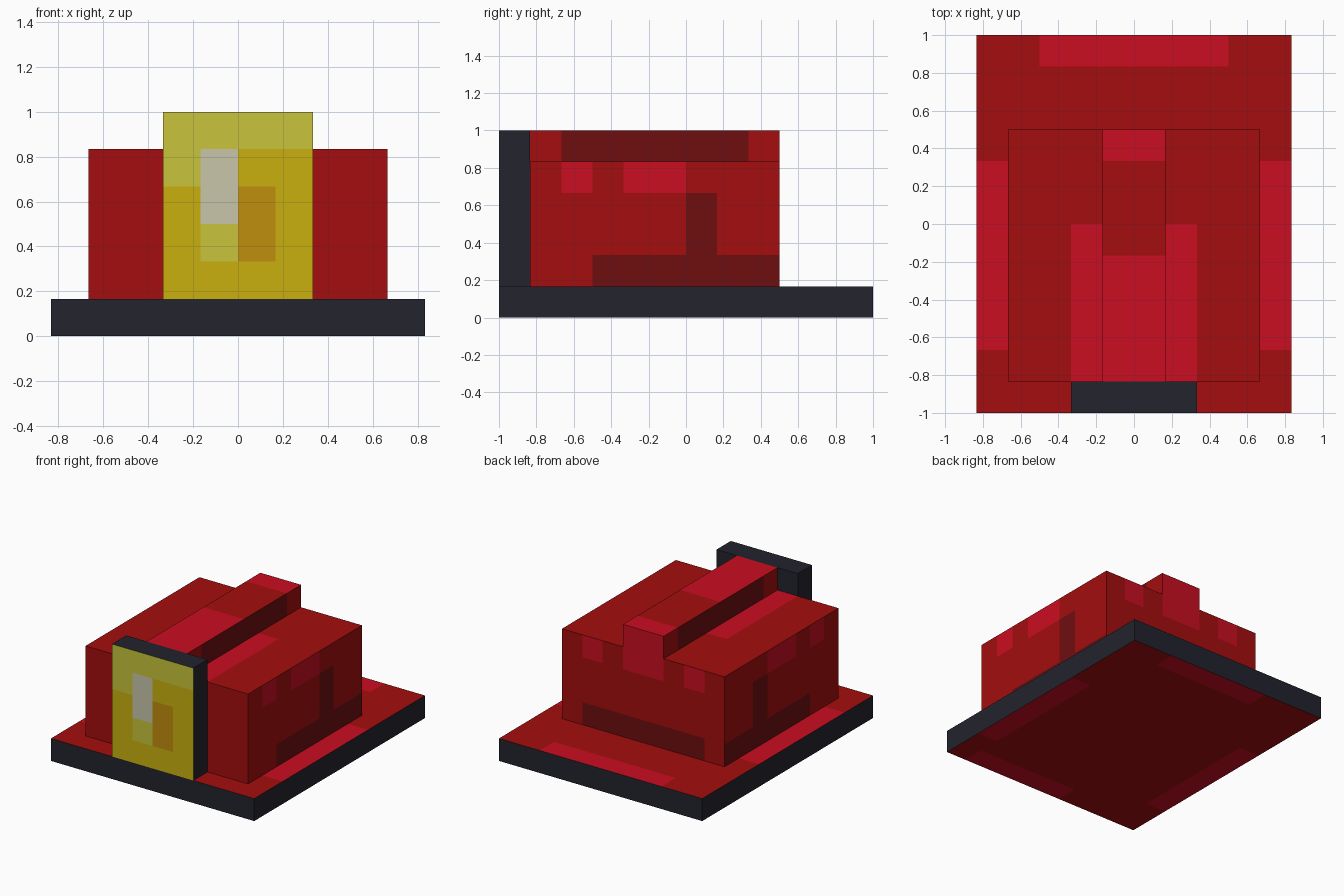
import bpy, bmesh
from mathutils import Vector

if "Cube" in bpy.data.objects:
    bpy.data.objects.remove(bpy.data.objects["Cube"])

U = 1 / 6  # every part sits on a grid of sixths


def linear(c):
    c /= 255
    return c / 12.92 if c <= 0.04045 else ((c + 0.055) / 1.055) ** 2.4


def material(name, r, g, b):
    m = bpy.data.materials.new(name)
    m.diffuse_color = (linear(r), linear(g), linear(b), 1)
    m.use_nodes = True
    m.node_tree.nodes["Principled BSDF"].inputs["Base Color"].default_value = m.diffuse_color
    return m


PALETTE = [
    material("red", 163, 13, 14), material("bright red", 202, 14, 34),
    material("dark red", 110, 14, 16), material("navy", 34, 35, 45),
    material("yellow", 200, 176, 14), material("pale yellow", 200, 195, 60),
    material("ivory", 200, 198, 170), material("orange", 192, 142, 14),
]
RED, BRIGHT, DARK, NAVY, YELLOW, PALE, IVORY, ORANGE = range(8)


def painted_box(name, lo, hi, color, patches):
    """Box in grid units; a patch is (side, min a, max a, min b, max b, colour),
    where a and b are the two axes lying in that side, in xyz order."""
    bm = bmesh.new()
    bmesh.ops.create_cube(bm, size=1)
    for v in bm.verts:
        v.co = Vector([hi[i] if v.co[i] > 0 else lo[i] for i in range(3)])
    bm.normal_update()
    # cut the sides along the patch edges
    cuts = set()
    for side, a0, a1, b0, b1, _ in patches:
        a, b = [i for i in range(3) if i != "xyz".index(side[1])]
        cuts |= {(a, a0), (a, a1), (b, b0), (b, b1)}
    for axis, t in sorted(cuts):
        if lo[axis] < t < hi[axis]:
            n = Vector([float(i == axis) for i in range(3)])
            bmesh.ops.bisect_plane(bm, geom=bm.verts[:] + bm.edges[:] + bm.faces[:],
                                   plane_co=n * t, plane_no=n)
    bm.normal_update()
    # colour each cell by the last patch that covers its centre
    for f in bm.faces:
        f.material_index = color
        c = f.calc_center_median()
        for side, a0, a1, b0, b1, col in patches:
            k = "xyz".index(side[1])
            a, b = [i for i in range(3) if i != k]
            facing = f.normal[k] * (1 if side[0] == "+" else -1) > 0.5
            if facing and a0 < c[a] < a1 and b0 < c[b] < b1:
                f.material_index = col
    bmesh.ops.scale(bm, vec=(U, U, U), verts=bm.verts)
    me = bpy.data.meshes.new(name)
    bm.to_mesh(me)
    bm.free()
    for m in PALETTE:
        me.materials.append(m)
    ob = bpy.data.objects.new(name, me)
    bpy.context.collection.objects.link(ob)


def both(*patch):
    """The same patch on the left and right sides."""
    return [("-x",) + patch, ("+x",) + patch]


# base slab: dark rim, red above and below with worn edges
painted_box("base", (-5, -6, 0), (5, 6, 1), NAVY, [
    ("+z", -5, 5, -6, 6, RED), ("-z", -5, 5, -6, 6, RED),
    ("+z", -3, 3, 5, 6, BRIGHT),
    ("+z", -5, -4, -4, 2, BRIGHT), ("+z", 4, 5, -4, 2, BRIGHT),
    ("-z", -2, 3, 5, 6, BRIGHT), ("-z", -1, 4, -6, -5, BRIGHT),
    ("-z", -5, -4, -4, 2, BRIGHT), ("-z", 4, 5, -4, 2, BRIGHT),
])

# main body
painted_box("body", (-4, -5, 1), (4, 3, 5), RED, [
    ("+z", -2, 2, -5, 0, BRIGHT),
    *both(-4, -3, 4, 5, BRIGHT), *both(-2, 0, 4, 5, BRIGHT),
    *both(-3, 3, 1, 2, DARK), *both(0, 1, 2, 4, DARK),
    ("+y", -3, 3, 1, 2, DARK), ("+y", -3, -2, 4, 5, BRIGHT),
    ("+y", -1, 1, 4, 5, BRIGHT), ("+y", 2, 3, 4, 5, BRIGHT),
])

# raised ridge along the top
painted_box("ridge", (-1, -5, 5), (1, 3, 6), RED, [
    ("+z", -1, 1, -5, -1, BRIGHT), ("+z", -1, 1, 2, 3, BRIGHT),
    ("+y", -1, 1, 5, 6, BRIGHT), *both(-4, 2, 5, 6, DARK),
])

# front panel with a painted face
painted_box("front_panel", (-2, -6, 1), (2, -5, 6), NAVY, [
    ("-y", -2, 2, 1, 6, YELLOW), ("-y", -2, 2, 5, 6, PALE),
    ("-y", -2, -1, 4, 5, PALE), ("-y", -1, 0, 2, 3, PALE),
    ("-y", -1, 0, 3, 5, IVORY), ("-y", 0, 1, 2, 4, ORANGE),
])
